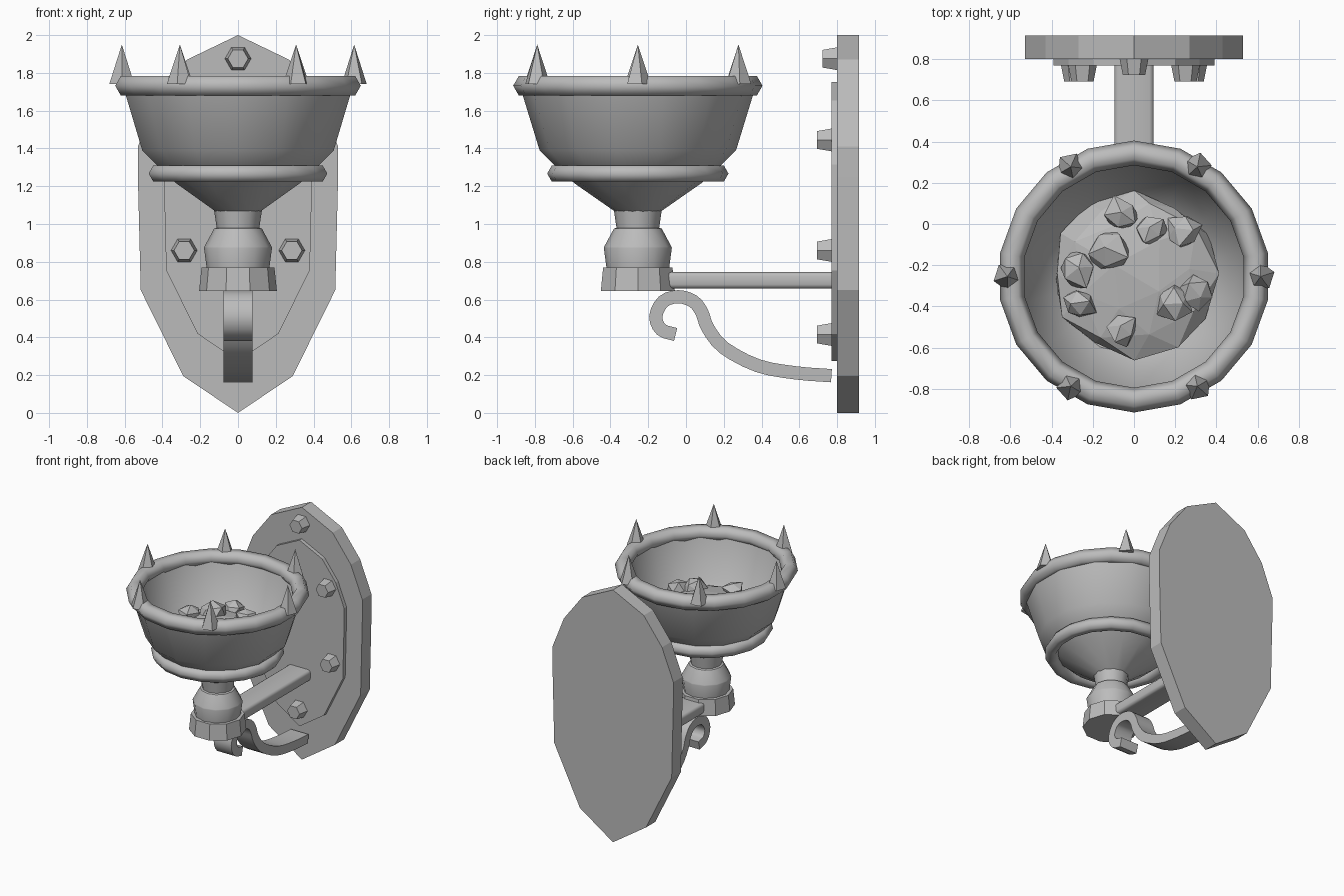
import bpy, bmesh, math, random
from mathutils import Vector, Matrix

random.seed(4)
if "Cube" in bpy.data.objects:
    bpy.data.objects.remove(bpy.data.objects["Cube"], do_unlink=True)

grey = bpy.data.materials.new("grey_iron")
grey.use_nodes = True
COLOUR = (0.5, 0.5, 0.5, 1)
grey.diffuse_color = COLOUR
grey.node_tree.nodes["Principled BSDF"].inputs["Base Color"].default_value = COLOUR

AXIS = Vector((0, -0.255, 0))  # upright centre line of the bowl


def finish(bm, name, smooth=None):
    bmesh.ops.recalc_face_normals(bm, faces=bm.faces)
    mesh = bpy.data.meshes.new(name)
    bm.to_mesh(mesh)
    bm.free()
    mesh.materials.append(grey)
    ob = bpy.data.objects.new(name, mesh)
    bpy.context.collection.objects.link(ob)
    if smooth:
        bpy.ops.object.select_all(action='DESELECT')
        ob.select_set(True)
        bpy.context.view_layer.objects.active = ob
        bpy.ops.object.shade_smooth_by_angle(angle=math.radians(smooth))
    return ob


def lathe(name, profile, sides, start=0.0, smooth=30, closed=False):
    """Revolve (radius, height) points around the bowl axis, first at +y."""
    bm = bmesh.new()
    rings = []
    for r, z in profile:
        ring = []
        for i in range(sides):
            a = start + math.tau * i / sides
            ring.append(bm.verts.new(AXIS + Vector((r * math.sin(a), r * math.cos(a), z))))
        rings.append(ring)
    pairs = list(zip(rings, rings[1:]))
    if closed:
        pairs.append((rings[-1], rings[0]))
    else:
        bm.faces.new(rings[0])
        bm.faces.new(rings[-1])
    for low, high in pairs:
        for i in range(sides):
            j = (i + 1) % sides
            bm.faces.new((low[i], low[j], high[j], high[i]))
    return finish(bm, name, smooth)


def ring(name, radius, thick, z):
    section = [(radius + thick * math.cos(k * math.tau / 6),
                z + thick * math.sin(k * math.tau / 6)) for k in range(6)]
    return lathe(name, section, 18, smooth=70, closed=True)


def slab(name, outline, y_front, y_back):
    """Extrude an (x, z) outline along y."""
    bm = bmesh.new()
    face = bm.faces.new([bm.verts.new((x, y_front, z)) for x, z in outline])
    out = bmesh.ops.extrude_face_region(bm, geom=[face])["geom"]
    bmesh.ops.translate(bm, vec=(0, y_back - y_front, 0),
                        verts=[v for v in out if isinstance(v, bmesh.types.BMVert)])
    return finish(bm, name)


# Wall plate and its raised centre panel
half = [(0.27, 1.87), (0.43, 1.66), (0.53, 1.41), (0.53, 1.25), (0.515, 0.65), (0.29, 0.195)]
outline = [(0, 2)] + half + [(0, 0)] + [(-x, z) for x, z in reversed(half)]
slab("wall_plate", outline, 0.8, 0.915)
slab("raised_panel", [(x * 0.738, 0.275 + z * 0.738) for x, z in outline], 0.77, 0.81)

# Six hexagonal bolts
bolts = [(0, 1.875, 0.8), (0, 0.415, 0.77)]
for s in (-1, 1):
    bolts += [(s * 0.25, 1.445, 0.77), (s * 0.285, 0.86, 0.77)]
for x, z, y in bolts:
    bm = bmesh.new()
    bmesh.ops.create_cone(bm, cap_ends=True, segments=6, radius1=0.07, radius2=0.054, depth=0.08)
    bmesh.ops.rotate(bm, verts=bm.verts, matrix=Matrix.Rotation(math.pi / 2, 3, 'Z'))
    # turn the narrow end to the front, with corners left and right
    bmesh.ops.rotate(bm, verts=bm.verts, matrix=Matrix.Rotation(math.pi / 2, 3, 'X'))
    if max(v.co.x for v in bm.verts) < 0.069:
        bmesh.ops.rotate(bm, verts=bm.verts, matrix=Matrix.Rotation(math.pi / 6, 3, 'Y'))
    bmesh.ops.translate(bm, verts=bm.verts, vec=(x, y - 0.037, z))
    finish(bm, "bolt")

# Support arm
bm = bmesh.new()
bmesh.ops.create_cube(bm, size=1, matrix=Matrix.Translation((0, 0.34, 0.702))
                      @ Matrix.Diagonal((0.19, 0.88, 0.086, 1)))
bmesh.ops.bevel(bm, geom=[e for e in bm.edges if abs(e.verts[0].co.y - e.verts[1].co.y) > 0.5],
                offset=0.02, segments=2, profile=0.5, affect='EDGES')
finish(bm, "support_arm", 50)

# Scroll: a flat bar swept along a smooth path
path = [(0.77, 0.197), (0.58, 0.212), (0.38, 0.25), (0.2, 0.345), (0.115, 0.45), (0.085, 0.53),
        (0.04, 0.59), (-0.04, 0.615), (-0.12, 0.59), (-0.16, 0.51), (-0.13, 0.44), (-0.055, 0.415)]
pts = [Vector((0, y, z)) for y, z in path]
pts = [2 * pts[0] - pts[1]] + pts + [2 * pts[-1] - pts[-2]]
line = []
for a, b, c, d in zip(pts, pts[1:], pts[2:], pts[3:]):
    for t in (0, 0.33, 0.67):
        line.append(0.5 * (2 * b + (c - a) * t + (2 * a - 5 * b + 4 * c - d) * t ** 2
                           + (3 * b - a - 3 * c + d) * t ** 3))
line.append(pts[-2])
bm = bmesh.new()
sections = []
for i, p in enumerate(line):
    along = (line[min(i + 1, len(line) - 1)] - line[max(i - 1, 0)]).normalized()
    across = Vector((0, -along.z, along.y))
    sections.append([bm.verts.new(p + across * (u * 0.035) + Vector((w * 0.077, 0, 0)))
                     for u, w in ((-1, -1), (-1, 1), (1, 1), (1, -1))])
for s, t in zip(sections, sections[1:]):
    for k in range(4):
        bm.faces.new((s[k], s[k - 1], t[k - 1], t[k]))
bm.faces.new(sections[0])
bm.faces.new(sections[-1])
finish(bm, "scroll", 35)

# Foot, turned stem and bowl
lathe("foot", [(0.206, 0.645), (0.193, 0.77)], 10, start=math.pi / 10)
lathe("stem", [(0.165, 0.76), (0.18, 0.873), (0.178, 0.88), (0.127, 0.975), (0.113, 0.98),
               (0.127, 1.075)], 12)
lathe("bowl", [(0.11, 1.06), (0.127, 1.07), (0.335, 1.215), (0.43, 1.3), (0.52, 1.39), (0.615, 1.7),
               (0.565, 1.72), (0.47, 1.41), (0.38, 1.32)], 14)
ring("lower_ring", 0.43, 0.05, 1.267)
ring("rim_ring", 0.6, 0.06, 1.732)

# Six spikes on the rim
for k in range(6):
    a = k * math.tau / 6
    bm = bmesh.new()
    bmesh.ops.create_cone(bm, cap_ends=True, segments=5, radius1=0.07, radius2=0, depth=0.21)
    bmesh.ops.rotate(bm, verts=bm.verts, matrix=Matrix.Rotation(a, 3, 'Z'))
    bmesh.ops.translate(bm, verts=bm.verts,
                        vec=AXIS + Vector((0.615 * math.cos(a), 0.615 * math.sin(a), 1.845)))
    finish(bm, "spike")


def rock(name, centre, size, rough, detail):
    """Rough faceted lump."""
    bm = bmesh.new()
    bmesh.ops.create_icosphere(bm, subdivisions=detail, radius=1)
    turn = Matrix.Rotation(random.uniform(0, 6), 3, Vector((1, 2, 3)))
    for v in bm.verts:
        v.co = turn @ v.co * random.uniform(1 - rough, 1 + rough)
        v.co = Vector((v.co.x * size[0], v.co.y * size[1], v.co.z * size[2])) + centre
    finish(bm, name)


# Coal heap with loose lumps on it
rock("coal_heap", Vector((0, -0.255, 1.37)), (0.4, 0.4, 0.13), 0.08, 2)
for x, y, r in [(-0.06, 0.04, 0.09), (0.08, -0.03, 0.08), (0.24, -0.04, 0.09), (-0.12, -0.13, 0.11),
                (-0.27, -0.21, 0.1), (-0.27, -0.39, 0.08), (-0.06, -0.51, 0.08),
                (0.2, -0.38, 0.09), (0.3, -0.33, 0.08)]:
    far = Vector((x, y + 0.255)).length
    rock("coal_lump", Vector((x, y, 1.52 - 0.2 * far)), (r, r, r * 0.9), 0.22, 1)
